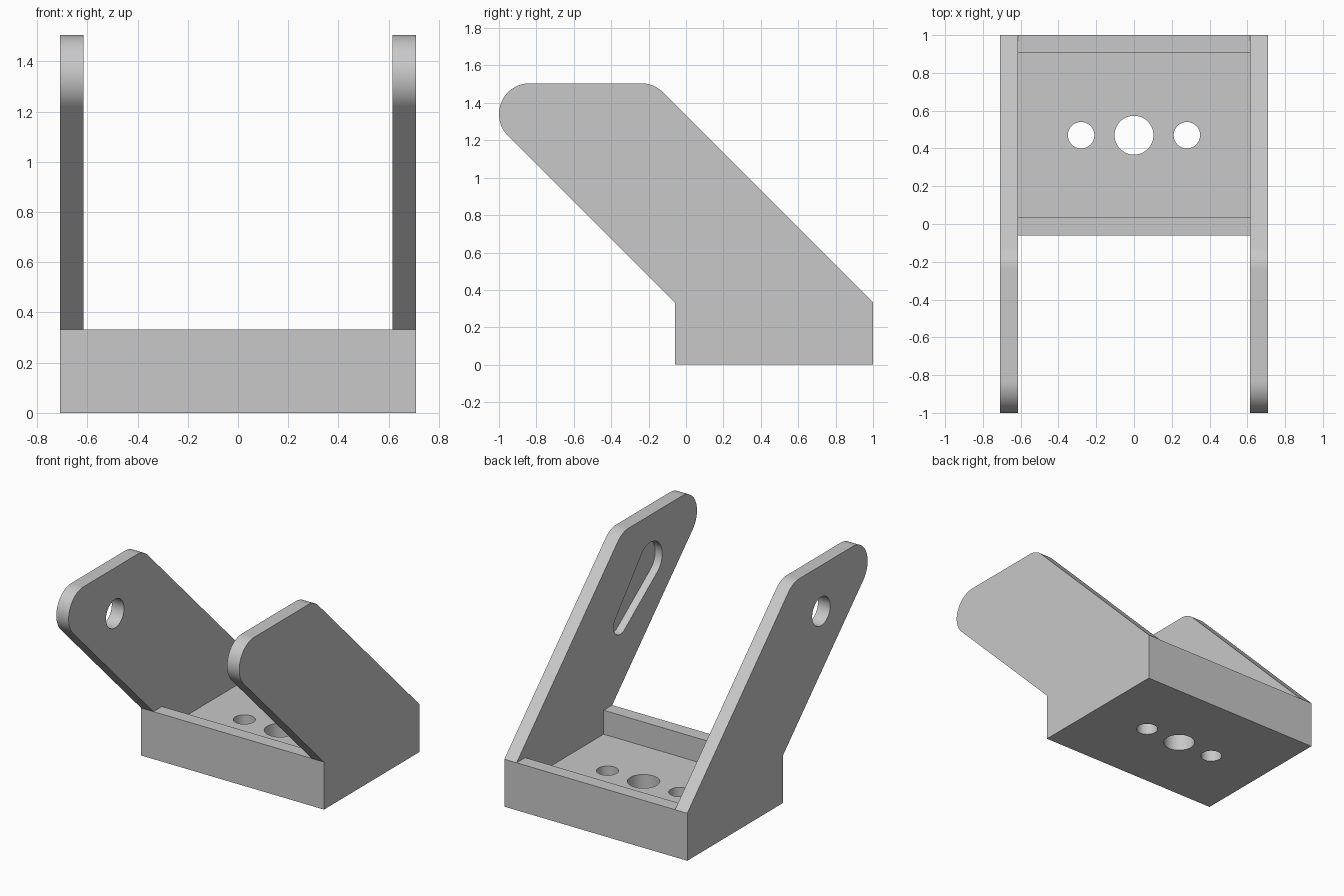
import bpy
import bmesh
from math import cos, sin, radians

cube = bpy.data.objects.get("Cube")
if cube:
    bpy.data.objects.remove(cube, do_unlink=True)

grey = bpy.data.materials.new("plain grey")
grey.use_nodes = True
grey.diffuse_color = (0.58, 0.58, 0.58, 1)
grey.node_tree.nodes["Principled BSDF"].inputs["Base Color"].default_value = grey.diffuse_color


def arc(a, b, r, start, end, steps=24):
    angles = [radians(start + (end - start) * i / steps) for i in range(steps + 1)]
    return [(a + r * cos(t), b + r * sin(t)) for t in angles]


def circle(a, b, r):
    return arc(a, b, r, 0, 360, 64)[:-1]


def prism(name, outline, axis, lo, hi):
    """Extrude an outline along x (outline in y, z) or along z (outline in x, y)."""
    bm = bmesh.new()
    place = (lambda a, b: (lo, a, b)) if axis == "x" else (lambda a, b: (a, b, lo))
    face = bm.faces.new([bm.verts.new(place(a, b)) for a, b in outline])
    moved = bmesh.ops.extrude_face_region(bm, geom=[face])["geom"]
    offset = (hi - lo, 0, 0) if axis == "x" else (0, 0, hi - lo)
    bmesh.ops.translate(bm, vec=offset, verts=[v for v in moved if isinstance(v, bmesh.types.BMVert)])
    bmesh.ops.recalc_face_normals(bm, faces=bm.faces)
    mesh = bpy.data.meshes.new(name)
    bm.to_mesh(mesh)
    bm.free()
    mesh.materials.append(grey)
    obj = bpy.data.objects.new(name, mesh)
    bpy.context.collection.objects.link(obj)
    return obj


HALF, INNER, RIM, FLOOR = 0.71, 0.615, 0.333, 0.165

# Side profile of the bracket: base block with a slanted, rounded arm
profile = [(-0.06, 0), (1, 0), (1, RIM)]
profile += arc(-0.24, 1.34, 0.165, 45, 90)
profile += arc(-0.835, 1.34, 0.165, 90, 225)
profile += [(-0.06, RIM)]
bracket = prism("bracket", profile, "x", -HALF, HALF)

# Space between the arms, with the tray sunk between two rims
gap = [(-2, RIM), (0.035, RIM), (0.035, FLOOR), (0.905, FLOOR),
       (0.905, RIM), (2, RIM), (2, 2), (-2, 2)]
cutters = [prism("gap_cutter", gap, "x", -INNER, INNER)]

# Mounting holes through the tray floor
for x, r in ((-0.28, 0.07), (0, 0.103), (0.28, 0.07)):
    cutters.append(prism("floor_hole_cutter", circle(x, 0.47, r), "z", -0.1, 0.25))

# Round hole through the right arm
cutters.append(prism("arm_hole_cutter", circle(-0.485, 1.183, 0.1), "x", -0.9, -0.5))

# Tapered blind slot in the inner face of the left arm
slot = arc(-0.485, 1.183, 0.13, 40, 234) + arc(-0.15, 0.87, 0.075, -126, 40)
cutters.append(prism("slot_cutter", slot, "x", 0.5, INNER + 0.055))

# Cut everything out of the bracket
bpy.ops.object.select_all(action="DESELECT")
bpy.context.view_layer.objects.active = bracket
bracket.select_set(True)
for cutter in cutters:
    cutter.hide_render = True
    mod = bracket.modifiers.new("cut", "BOOLEAN")
    mod.operation = "DIFFERENCE"
    mod.solver = "EXACT"
    mod.object = cutter
    bpy.ops.object.modifier_apply(modifier=mod.name)
    bpy.data.objects.remove(cutter, do_unlink=True)

# Smooth curved walls, crisp edges
bpy.ops.object.shade_smooth_by_angle(angle=radians(30))
weighted = bracket.modifiers.new("flat faces", "WEIGHTED_NORMAL")
weighted.keep_sharp = True
